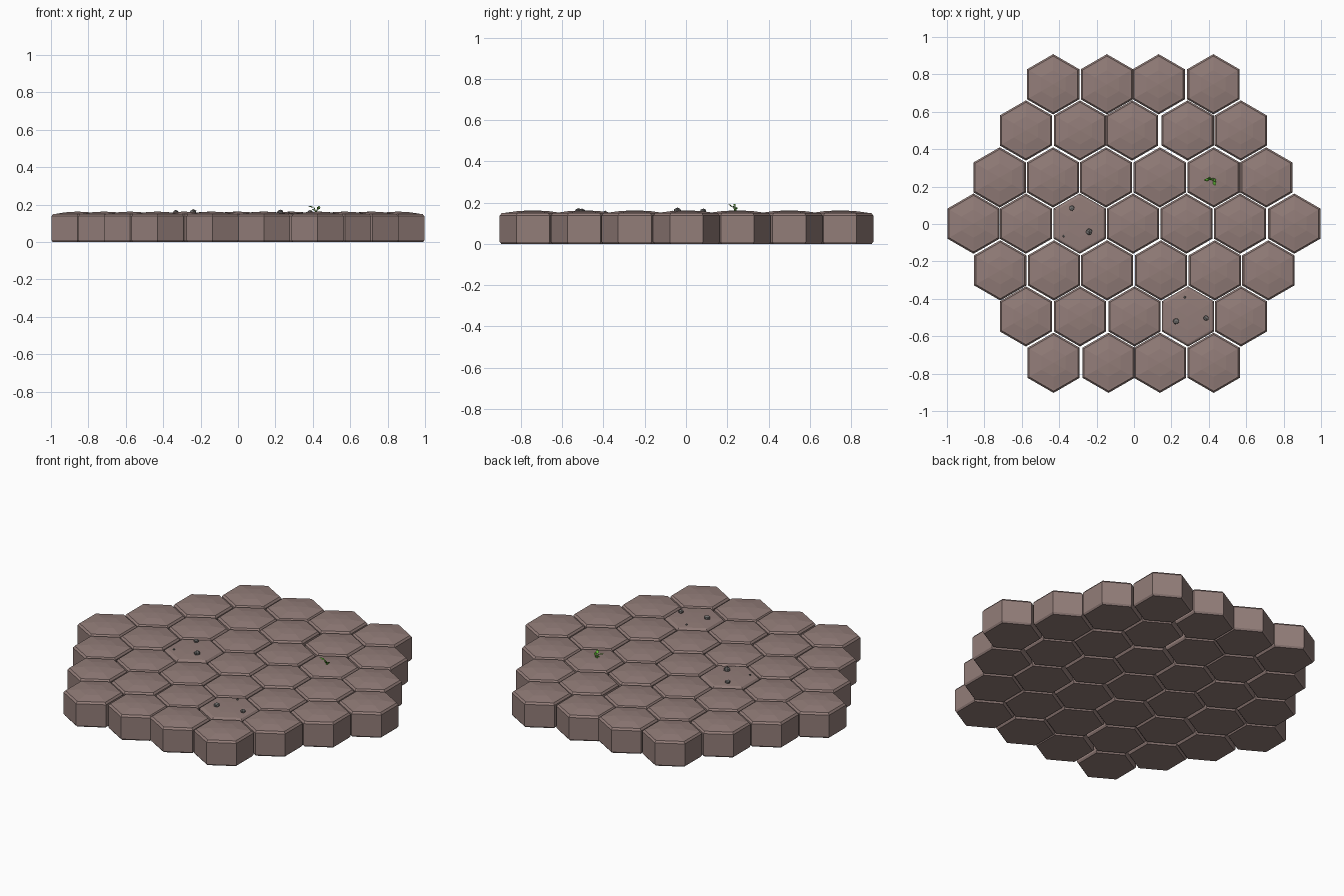
import bpy, bmesh, math, random
from mathutils import Vector, Matrix

if "Cube" in bpy.data.objects:
    bpy.data.objects.remove(bpy.data.objects["Cube"])

random.seed(4)

def material(name, col):
    m = bpy.data.materials.new(name)
    m.diffuse_color = (*col, 1)
    m.use_nodes = True
    m.node_tree.nodes["Principled BSDF"].inputs["Base Color"].default_value = m.diffuse_color
    return m

STONE = material("stone", (0.29, 0.205, 0.19))
PEBBLE = material("pebble_grey", (0.17, 0.165, 0.16))
LEAF = material("leaf_green", (0.13, 0.5, 0.04))

def finish(name, bm, mat, loc):
    bmesh.ops.recalc_face_normals(bm, faces=bm.faces)
    me = bpy.data.meshes.new(name)
    bm.to_mesh(me)
    bm.free()
    ob = bpy.data.objects.new(name, me)
    ob.location = loc
    me.materials.append(mat)
    bpy.context.collection.objects.link(ob)
    return ob

# Hexagonal paving stone: stacked hexagon rings closed by a low apex
def tile(name, x, y, rings, apex):
    bm = bmesh.new()
    loops = []
    for r, z in rings:
        loops.append([bm.verts.new((r * math.sin(i * math.pi / 3),
                                    r * math.cos(i * math.pi / 3), z)) for i in range(6)])
    bm.faces.new(loops[0])
    for a, b in zip(loops, loops[1:]):
        for i in range(6):
            j = (i + 1) % 6
            bm.faces.new((a[i], a[j], b[j], b[i]))
    top = bm.verts.new((0, 0, apex))
    for i in range(6):
        bm.faces.new((loops[-1][i], loops[-1][(i + 1) % 6], top))
    return finish(name, bm, STONE, (x, y, 0))

BASE = [(0.153, 0), (0.161, 0.010), (0.161, 0.138), (0.151, 0.149)]
DOMED = BASE + [(0.140, 0.150), (0.075, 0.159)]
WORN = BASE + [(0.144, 0.151), (0.075, 0.154)]

# Rows of paving stones, slightly jittered as laid by hand
ROWS = [
    (0.747, (-.432, -.145, .132, .424)),
    (0.500, (-.578, -.289, -.010, .287, .571)),
    (0.249, (-.718, -.433, -.150, .138, .426, .707)),
    (0.002, (-.858, -.578, -.290, -.005, .280, .567, .857)),
    (-0.248, (-.715, -.428, -.144, .144, .432, .718)),
    (-0.494, (-.578, -.289, .003, .289, .572)),
    (-0.742, (-.430, -.136, .139, .426)),
]
WORN_TILES = {(3, 2), (5, 3)}
for r, (y, xs) in enumerate(ROWS):
    for c, x in enumerate(xs):
        worn = (r, c) in WORN_TILES
        tile(f"paving_stone_{r}_{c}", x, y, WORN if worn else DOMED,
             0.155 if worn else 0.163)

# Loose pebbles
PEBBLES = [(-.333, .085, .016), (-.240, -.042, .019), (-.375, -.065, .007),
           (.225, -.520, .018), (.385, -.503, .016), (.272, -.392, .007)]
for i, (x, y, r) in enumerate(PEBBLES):
    bm = bmesh.new()
    bmesh.ops.create_icosphere(bm, subdivisions=1, radius=r)
    for v in bm.verts:
        v.co *= random.uniform(0.9, 1.08)
        v.co.z *= 0.75
    finish(f"pebble_{i}", bm, PEBBLE, (x, y, 0.153 + r * 0.45))

# Sprout: thin stems, each ending in a folded diamond leaf
def leaf(name, base, tip, width):
    base, tip = Vector(base), Vector(tip)
    d = tip - base
    side = d.cross(Vector((0, 0, 1))).normalized() * width
    mid = base + d * 0.5
    bm = bmesh.new()
    p = [bm.verts.new(q) for q in (base, mid + side, tip, mid - side,
                                   mid + Vector((0, 0, 0.004)),
                                   mid - Vector((0, 0, 0.003)))]
    for k in range(4):
        for centre in (p[4], p[5]):
            bm.faces.new((p[k], p[(k + 1) % 4], centre))
    finish(name, bm, LEAF, (0, 0, 0))

def stem(name, a, b):
    a, b = Vector(a), Vector(b)
    d = b - a
    bm = bmesh.new()
    rot = d.to_track_quat('Z', 'Y').to_matrix().to_4x4()
    bmesh.ops.create_cone(bm, cap_ends=True, segments=5, radius1=0.0035, radius2=0.002,
                          depth=d.length, matrix=Matrix.Translation((a + b) / 2) @ rot)
    finish(name, bm, LEAF, (0, 0, 0))

ROOT = (.416, .240, .158)
LEAVES = [((.407, .237, .184), (.372, .235, .194), .009),
          ((.424, .230, .176), (.436, .204, .194), .010),
          ((.424, .245, .172), (.440, .224, .184), .008),
          ((.413, .244, .168), (.392, .246, .178), .007)]
for i, (b, t, w) in enumerate(LEAVES):
    stem(f"sprout_stem_{i}", ROOT, b)
    leaf(f"sprout_leaf_{i}", b, t, w)
